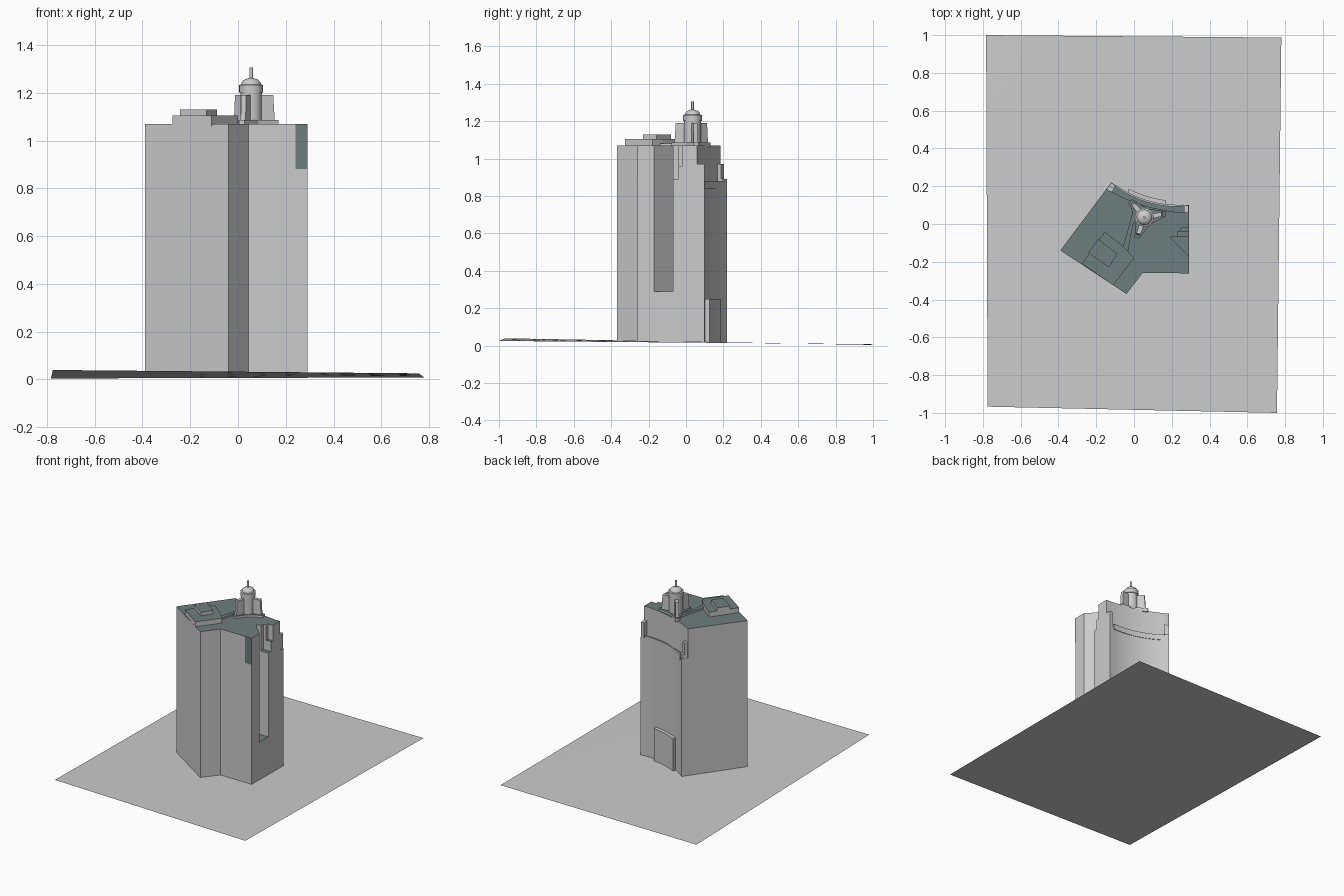
import bpy, bmesh, math
from mathutils import Vector

if "Cube" in bpy.data.objects:
    bpy.data.objects.remove(bpy.data.objects["Cube"])


def material(name, rgb):
    m = bpy.data.materials.new(name)
    m.use_nodes = True
    m.diffuse_color = (*rgb, 1)
    m.node_tree.nodes["Principled BSDF"].inputs["Base Color"].default_value = (*rgb, 1)
    return m


STONE = material("pale grey stone", (0.6, 0.6, 0.6))
ROOF = material("slate green roofing", (0.155, 0.21, 0.205))
TOP = 1.07


def ground_z(x, y):
    u, v = (x + 0.78) / 1.56, (y + 1) / 2
    front = 0.04 * (1 - u) + 0.025 * u
    back = 0.004 * (1 - u) + 0.008 * u
    return front * (1 - v) + back * v


def finish(bm, name, smooth=False):
    bmesh.ops.recalc_face_normals(bm, faces=bm.faces)
    me = bpy.data.meshes.new(name)
    bm.to_mesh(me)
    bm.free()
    ob = bpy.data.objects.new(name, me)
    bpy.context.collection.objects.link(ob)
    me.materials.append(STONE)
    me.materials.append(ROOF)
    if smooth:
        smooth_shade(ob)
    return ob


def smooth_shade(ob):
    bpy.ops.object.select_all(action="DESELECT")
    bpy.context.view_layer.objects.active = ob
    ob.select_set(True)
    bpy.ops.object.shade_smooth_by_angle(angle=math.radians(30))


def paint_roof(ob):
    for p in ob.data.polygons:
        p.material_index = 1 if p.normal.z > 0.5 else 0


def prism(name, pts, z0, z1, green_top=False):
    """Extrude a plan outline; z0 None means standing on the ground."""
    bm = bmesh.new()
    low = [bm.verts.new((x, y, ground_z(x, y) + 0.001 if z0 is None else z0)) for x, y in pts]
    high = [bm.verts.new((x, y, z1)) for x, y in pts]
    bm.faces.new(low)
    bm.faces.new(high)
    for i in range(len(pts)):
        j = (i + 1) % len(pts)
        bm.faces.new((low[i], low[j], high[j], high[i]))
    ob = finish(bm, name)
    if green_top:
        paint_roof(ob)
    return ob


def arc(a, c, b, t0=0.0, t1=1.0, n=12, dy=0.0):
    """Points of a curve from a to b pulled towards c."""
    out = []
    for i in range(n + 1):
        t = t0 + (t1 - t0) * i / n
        p = Vector(a) * (1 - t) ** 2 + Vector(c) * 2 * t * (1 - t) + Vector(b) * t * t
        out.append((p.x, p.y + dy))
    return out


def rect(x0, y0, x1, y1):
    return [(x0, y0), (x1, y0), (x1, y1), (x0, y1)]


# Sloping ground sheet
bm = bmesh.new()
bmesh.ops.create_grid(bm, x_segments=12, y_segments=16, size=1)
for v in bm.verts:
    u, w = (v.co.x + 1) / 2, (v.co.y + 1) / 2
    left = -0.775 - 0.008 * w
    right = 0.757 + 0.023 * w
    x = left + (right - left) * u
    y = (-0.967 - 0.033 * u) * (1 - w) + (1 - 0.013 * u) * w
    v.co = (x, y, ground_z(x, y))
ground = finish(bm, "ground", smooth=True)

# Main block with a concave back wall
outer = ((-0.12, 0.22), (0.065, 0.08), (0.29, 0.10))
inner = ((-0.145, 0.185), (0.065, 0.065), (0.29, 0.06))
body = prism("tower_block",
             [(0.29, -0.26), (0.045, -0.26), (-0.04, -0.37), (-0.39, -0.14)] + arc(*outer),
             None, TOP)

# Cutters: upper back setback, side slot and its stepped head
cutters = [
    prism("setback_cutter", [(-0.2, 0.185)] + arc(*inner) + [(0.4, 0.06), (0.4, 0.4), (-0.2, 0.4)],
          0.86, 1.3),
    prism("slot_cutter", [(0.19, -0.07), (0.29, -0.17), (0.4, -0.17), (0.4, -0.07)], 0.29, 1.3),
    prism("slot_step_cutter", rect(0.23, -0.075, 0.4, -0.04), 0.89, 1.3),
    prism("slot_upper_step_cutter", rect(0.25, -0.045, 0.4, -0.02), 0.96, 1.3),
]
for cutter in cutters:
    mod = body.modifiers.new("cut", "BOOLEAN")
    mod.operation = "DIFFERENCE"
    mod.solver = "EXACT"
    mod.object = cutter
    bpy.context.view_layer.objects.active = body
    bpy.ops.object.modifier_apply(modifier=mod.name)
for cutter in cutters:
    bpy.data.objects.remove(cutter)
paint_roof(body)
smooth_shade(body)

# Piers at both ends of the setback
prism("left_back_pier", [(-0.144, 0.186), (-0.131, 0.204), (-0.105, 0.187), (-0.12, 0.165)], 0.8, 0.97)
prism("left_back_pier_step", [(-0.131, 0.204), (-0.12, 0.219), (-0.098, 0.202), (-0.105, 0.187)], 0.8, 0.89)
prism("right_back_pier", rect(0.265, 0.05, 0.289, 0.098), 0.8, 0.97)

# Low parapet along the ledge and the entrance bay below
prism("ledge_parapet", arc(*outer, 0.06, 0.93, dy=0.004) + arc(*outer, 0.93, 0.06, dy=-0.006), 0.84, 0.88)
prism("entrance_bay", arc(*outer, 0.24, 0.72, dy=0.025) + arc(*outer, 0.72, 0.24, dy=-0.01), None, 0.25)

# Green panel on the front face
prism("front_panel", rect(0.24, -0.262, 0.29, -0.259), 0.88, TOP)

bpy.data.objects["front_panel"].data.materials.clear()
bpy.data.objects["front_panel"].data.materials.append(ROOF)

# Stepped penthouse and link on the left wing
prism("penthouse", [(-0.275, -0.21), (-0.11, -0.325), (0.0, -0.18), (-0.05, -0.125), (-0.155, -0.04)],
      TOP - 0.01, 1.105, True)
prism("penthouse_cap", [(-0.243, -0.152), (-0.132, -0.23), (-0.088, -0.158), (-0.19, -0.08)],
      1.1, 1.13, True)
prism("roof_link", [(-0.06, -0.13), (-0.03, -0.14), (-0.005, 0.0), (0.03, 0.04), (0.0, 0.09)],
      TOP - 0.01, 1.082, True)

# Round lantern with dome and spire
CX, CY = 0.055, 0.035
profile = [(0.045, TOP - 0.01), (0.045, 1.2), (0.05, 1.2), (0.05, 1.232), (0.041, 1.235)]
profile += [(0.041 * math.cos(a), 1.235 + 0.027 * math.sin(a))
            for a in (math.radians(18 * k) for k in range(1, 5))]
profile += [(0.007, 1.262), (0.007, 1.305), (0.0, 1.305)]
bm = bmesh.new()
vs = [bm.verts.new((CX + r, CY, z)) for r, z in profile]
es = [bm.edges.new(pair) for pair in zip(vs, vs[1:])]
bmesh.ops.spin(bm, geom=vs + es, cent=(CX, CY, 0), axis=(0, 0, 1),
               angle=math.tau, steps=24, use_duplicate=False)
bmesh.ops.remove_doubles(bm, verts=bm.verts, dist=0.0005)
finish(bm, "lantern", smooth=True)


# Three buttresses, each on a spreading foot
def spoke(angle, r0, w0, r1, w1):
    d = Vector((math.cos(angle), math.sin(angle)))
    n = Vector((-d.y, d.x))
    c = Vector((CX, CY))
    return [tuple(c + d * r + n * w) for r, w in ((r0, w0), (r0, -w0), (r1, -w1), (r1, w1))]


for k, deg in enumerate((10, 130, 250), 1):
    a = math.radians(deg)
    fin = prism(f"buttress_{k}", spoke(a, 0.03, 0.014, 0.1, 0.011), TOP - 0.01, 1.19)
    for v in fin.data.vertices:
        if v.co.z > 1.1:
            v.co.x -= 0.008 * math.cos(a)
            v.co.y -= 0.008 * math.sin(a)
    prism(f"buttress_foot_{k}", spoke(a, 0.0, 0.05, 0.115, 0.013), TOP - 0.01, 1.085, True)
